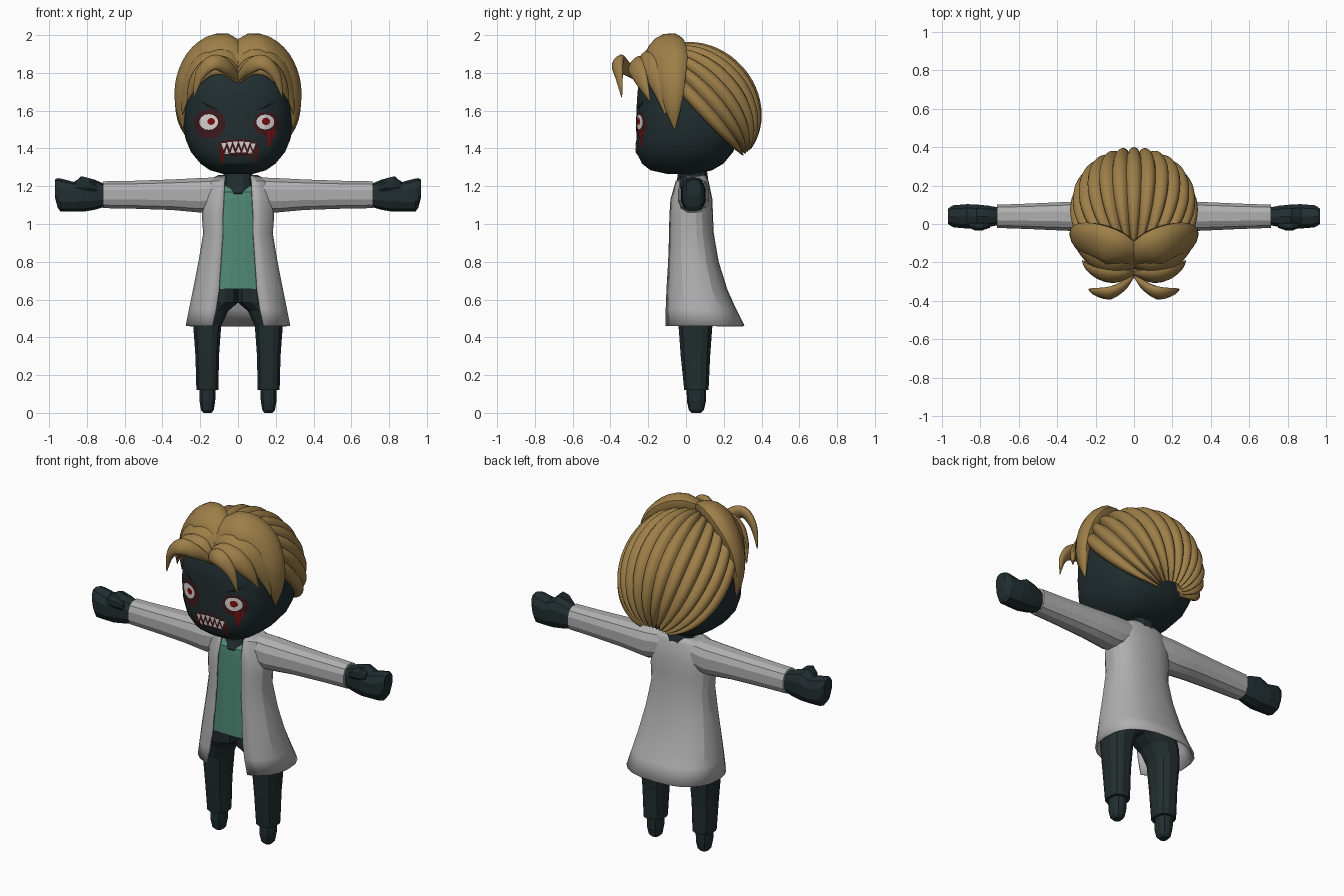
import bpy, bmesh, math
from mathutils import Vector
from mathutils.bvhtree import BVHTree

if "Cube" in bpy.data.objects:
    bpy.data.objects.remove(bpy.data.objects["Cube"])


def material(name, rgb):
    m = bpy.data.materials.new(name)
    m.diffuse_color = (*rgb, 1)
    m.use_nodes = True
    m.node_tree.nodes["Principled BSDF"].inputs["Base Color"].default_value = m.diffuse_color
    return m


SKIN = material("dark_skin", (0.015, 0.027, 0.030))
TROUSER = material("dark_trousers", (0.016, 0.027, 0.028))
COAT = material("coat_grey", (0.43, 0.43, 0.43))
SHIRT = material("shirt_green", (0.08, 0.25, 0.18))
HAIR = material("hair_blond", (0.34, 0.21, 0.065))
WHITE = material("eye_white", (0.70, 0.65, 0.65))
BLOOD = material("blood_red", (0.20, 0.005, 0.005))
BRUISE = material("bruise_red", (0.045, 0.010, 0.012))
BROW = material("brow_black", (0.005, 0.007, 0.008))


def finish(name, bm, mat, smooth=None):
    bmesh.ops.recalc_face_normals(bm, faces=bm.faces)
    me = bpy.data.meshes.new(name)
    bm.to_mesh(me)
    bm.free()
    me.materials.append(mat)
    if smooth:
        me.shade_smooth()
        me.set_sharp_from_angle(angle=math.radians(smooth))
    ob = bpy.data.objects.new(name, me)
    bpy.context.collection.objects.link(ob)
    return ob


def loft(name, rings, mat, smooth=None, closed=True):
    """Skin a list of rings; closed rings also get end caps."""
    bm = bmesh.new()
    rows = [[bm.verts.new(p) for p in r] for r in rings]
    n = len(rows[0])
    for a, b in zip(rows, rows[1:]):
        for i in range(n if closed else n - 1):
            j = (i + 1) % n
            bm.faces.new((a[i], a[j], b[j], b[i]))
    if closed:
        bm.faces.new(rows[0])
        bm.faces.new(rows[-1])
    return finish(name, bm, mat, smooth)


def spow(v, e):
    return math.copysign(abs(v) ** e, v)


def oval(cx, cy, hx, hy, n, power=2.5):
    """Superellipse outline as 2D points."""
    out = []
    for i in range(n):
        a = 2 * math.pi * (i + 0.5) / n
        out.append((cx + hx * spow(math.cos(a), 2 / power),
                    cy + hy * spow(math.sin(a), 2 / power)))
    return out


def body_rings(rows, n, power=2.5):
    """Horizontal rings from rows of (z, half width, front y, back y)."""
    return [[(x, y, z) for x, y in oval(0, (f + b) / 2, hx, (b - f) / 2, n, power)]
            for z, hx, f, b in rows]


# Head and neck
head = loft("head", body_rings([
    (1.265, .08, -.10, .06), (1.285, .15, -.19, .14), (1.32, .20, -.235, .20),
    (1.38, .25, -.262, .25), (1.45, .28, -.265, .28), (1.55, .292, -.265, .30),
    (1.65, .29, -.262, .29), (1.73, .275, -.255, .26), (1.80, .22, -.22, .20),
    (1.86, .12, -.12, .12)], 24, 2.7), SKIN, 25)
loft("neck", body_rings([(1.13, .05, -.05, .08), (1.165, .06, -.075, .10),
                         (1.20, .085, -.055, .125), (1.30, .075, -.04, .11)], 12), SKIN)

# Shirt under the open coat
loft("shirt", body_rings([(.655, .21, -.09, .17), (.80, .185, -.085, .15),
                          (.95, .165, -.08, .125), (1.13, .165, -.072, .12),
                          (1.17, .15, -.068, .11), (1.22, .11, -.02, .09)], 20), SHIRT)

# Coat body: rows of (z, opening half width, half width, front y, back y)
coat_rows = [(1.255, .065, .10, -.005, .10), (1.225, .07, .165, -.055, .115),
             (1.13, .075, .185, -.083, .135), (1.04, .08, .187, -.09, .138),
             (.95, .08, .180, -.092, .142), (.80, .09, .205, -.098, .168),
             (.65, .10, .235, -.108, .215), (.55, .115, .255, -.115, .26),
             (.46, .135, .272, -.122, .305)]
coat_rings = []
for z, xe, hx, f, b in coat_rows:
    start = math.asin((xe / hx) ** 1.2)
    half = []
    for i in range(11):
        a = start + (math.pi - start) * i / 10
        half.append((hx * abs(math.sin(a)) ** (1 / 1.2),
                     (f + b) / 2 - (b - f) / 2 * spow(math.cos(a), 1 / 1.2), z))
    coat_rings.append(half + [(-x, y, h) for x, y, h in half[-2::-1]])
coat = loft("coat_body", coat_rings, COAT, 20, closed=False)
mod = coat.modifiers.new("cloth_thickness", 'SOLIDIFY')
mod.thickness = 0.01
mod.offset = 0

for s, side in ((1, "left"), (-1, "right")):
    def arm_rings(rows, n):
        """Rings along x from rows of (x, centre z, half z, centre y, half y)."""
        return [[(s * x, y, z) for y, z in oval(cy, cz, hy, hz, n)]
                for x, cz, hz, cy, hy in rows]

    def leg_rings(rows, n):
        """Rings along z from rows of (z, centre x, half x, centre y, half y)."""
        return [[(s * x, y, z) for x, y in oval(cx, cy, hx, hy, n)]
                for z, cx, hx, cy, hy in rows]

    # Sleeve, fist and thumb
    loft(side + "_sleeve", arm_rings([
        (.08, 1.165, .085, .035, .08), (.20, 1.152, .094, .04, .085),
        (.35, 1.155, .083, .04, .077), (.55, 1.155, .076, .04, .068),
        (.715, 1.155, .073, .04, .062)], 12), COAT, 20)
    loft(side + "_hand", arm_rings([
        (.69, 1.15, .055, .04, .045), (.76, 1.155, .080, .04, .058),
        (.82, 1.158, .093, .038, .066), (.87, 1.145, .078, .04, .066),
        (.94, 1.153, .088, .04, .060), (.955, 1.165, .078, .04, .052),
        (.970, 1.19, .045, .04, .040)], 10), SKIN)
    loft(side + "_thumb", arm_rings([
        (.75, 1.19, .02, -.005, .015), (.79, 1.21, .035, -.01, .025),
        (.83, 1.215, .04, -.01, .025), (.86, 1.205, .02, -.005, .015)], 8), SKIN)

    # Trouser leg and shoe
    loft(side + "_trouser_leg", leg_rings([
        (.12, .162, .060, .055, .066), (.30, .163, .064, .05, .080),
        (.46, .163, .076, .05, .092), (.54, .142, .093, .045, .103),
        (.585, .108, .112, .04, .118), (.67, .095, .10, .035, .115)], 12), TROUSER)
    loft(side + "_shoe", leg_rings([
        (0, .162, .022, .055, .025), (.015, .162, .035, .055, .040),
        (.06, .162, .043, .055, .050), (.13, .162, .045, .055, .052)], 10), SKIN)

# Ribbed hair cap: strands run from the crown to the nape on a tilted ellipsoid
CENTRE = Vector((0, 0.06, 1.62))
AXIS, UP = Vector((0, .68, -.73)), Vector((0, .73, .68))
RIBS, SEG, STEPS = 13, 6, 24
bm = bmesh.new()
grid = []
for i in range(RIBS * SEG + 1):
    phi = math.radians(-94 + 188 * i / (RIBS * SEG))
    bulge = .925 + .085 * math.sin(math.pi * (i % SEG) / SEG) ** .6
    row = []
    for k in range(STEPS + 1):
        t = math.radians(14 + 155 * k / STEPS)
        w = math.sin(t)
        row.append(bm.verts.new(CENTRE - AXIS * .36 * math.cos(t) * bulge
                                + UP * .318 * w * math.cos(phi) * bulge
                                + Vector((.33 * w ** .8 * math.sin(phi) * bulge, 0, 0))))
    grid.append(row)
for a, b in zip(grid, grid[1:]):
    for k in range(STEPS):
        bm.faces.new((a[k], a[k + 1], b[k + 1], b[k]))
bmesh.ops.holes_fill(bm, edges=[e for e in bm.edges if e.is_boundary])
finish("hair_cap", bm, HAIR, 40)


def catmull(vals, t):
    i = min(int(t), len(vals) - 2)
    f = t - i
    p0, p1, p2, p3 = (vals[max(0, min(len(vals) - 1, i + d))] for d in (-1, 0, 1, 2))
    return .5 * (2 * p1 + (p2 - p0) * f + (2 * p0 - 5 * p1 + 4 * p2 - p3) * f * f
                 + (3 * p1 - p0 - 3 * p2 + p3) * f ** 3)


def lock(name, path, widths, thick):
    """Tapered lock swept along a path, flat side facing the head."""
    pts = [Vector(p) for p in path]
    rings, count = [], 20
    for k in range(count + 1):
        t = (len(pts) - 1) * k / count
        p = catmull(pts, t)
        tan = (catmull(pts, min(t + .02, len(pts) - 1)) - catmull(pts, max(t - .02, 0))).normalized()
        out = p - CENTRE
        out = (out - tan * out.dot(tan)).normalized()
        wide = tan.cross(out)
        w = max(catmull(widths, t), .002)
        rings.append([p + wide * w * math.cos(a) + out * w * thick * math.sin(a)
                      for a in (2 * math.pi * j / 12 for j in range(12))])
    loft(name, rings, HAIR, 50)


# Fringe, mirrored about the centre parting
for s, side in ((1, "left"), (-1, "right")):
    def m(pts):
        return [(s * x, y, z) for x, y, z in pts]
    lock(side + "_crown_lock", m([(-.01, -.19, 1.85), (.09, -.13, 1.935), (.20, -.09, 1.885),
                                  (.275, -.08, 1.76), (.30, -.07, 1.62), (.29, -.06, 1.50)]),
         [.06, .105, .105, .085, .05, .003], .55)
    lock(side + "_temple_lock", m([(-.01, -.21, 1.79), (.08, -.21, 1.87), (.19, -.185, 1.845),
                                   (.265, -.14, 1.73), (.295, -.11, 1.58)]),
         [.04, .075, .07, .05, .003], .5)
    lock(side + "_fringe_lock", m([(-.005, -.25, 1.765), (.07, -.265, 1.835), (.16, -.26, 1.825),
                                   (.23, -.23, 1.75), (.27, -.19, 1.65)]),
         [.025, .055, .055, .038, .003], .55)
    lock(side + "_front_wisp", m([(0, -.26, 1.77), (.06, -.325, 1.83), (.13, -.36, 1.855),
                                  (.20, -.355, 1.79), (.235, -.34, 1.67)]),
         [.015, .04, .045, .03, .003], .6)

# Face details: thin plates laid on the head
tree = BVHTree.FromPolygons([v.co.copy() for v in head.data.vertices],
                            [list(p.vertices) for p in head.data.polygons])


def plate(name, polys, mat, lift):
    bm = bmesh.new()
    for poly in polys:
        cx, cz = (sum(p[i] for p in poly) / len(poly) for i in (0, 1))
        mid = bm.verts.new((cx, 0, cz))
        vs = [bm.verts.new((x, 0, z)) for x, z in poly]
        for a, b in zip(vs, vs[1:] + vs[:1]):
            bm.faces.new((mid, a, b))
    bmesh.ops.subdivide_edges(bm, edges=bm.edges[:], cuts=3, use_grid_fill=True)
    for v in bm.verts:
        hit = tree.ray_cast(Vector((v.co.x, -2, v.co.z)), Vector((0, 1, 0)))[0]
        v.co.y = (hit.y if hit else -.2) - lift
    bmesh.ops.recalc_face_normals(bm, faces=bm.faces)
    if sum(f.normal.y for f in bm.faces) > 0:
        bmesh.ops.reverse_faces(bm, faces=bm.faces[:])
    me = bpy.data.meshes.new(name)
    bm.to_mesh(me)
    bm.free()
    me.materials.append(mat)
    bpy.context.collection.objects.link(bpy.data.objects.new(name, me))


def drip(x, top, bottom, w):
    return [(x - w, top), (x + w, top), (x + w * .5, bottom), (x - w * .5, bottom)]


plate("eye_bruises", [oval(-.15, 1.53, .085, .08, 14, 2), oval(.15, 1.53, .07, .065, 14, 2)], BRUISE, .003)
plate("eye_whites", [oval(-.155, 1.54, .05, .042, 14, 2), oval(.145, 1.54, .048, .04, 14, 2)], WHITE, .005)
plate("irises", [oval(-.142, 1.543, .02, .019, 10, 2), oval(.148, 1.543, .022, .02, 10, 2)], BLOOD, .007)
plate("mouth", [oval(0, 1.405, .11, .045, 16, 2.5)], BRUISE, .003)
plate("blood_drips", [drip(.165, 1.495, 1.41, .014), drip(.19, 1.50, 1.45, .008),
                      drip(-.085, 1.39, 1.32, .010), drip(.095, 1.39, 1.33, .008),
                      drip(.06, 1.38, 1.345, .006)], BLOOD, .004)
teeth = []
for i in range(6):
    x = -.075 + .031 * i
    top = 1.437 - 1.5 * x * x
    teeth.append([(x - .014, top), (x + .014, top), (x, top - .038)])
    if i < 5:
        low = 1.378 - 1.5 * x * x
        teeth.append([(x + .003, low), (x + .028, low), (x + .0155, low + .034)])
plate("teeth", teeth, WHITE, .006)
plate("brows", [[(s * .21, 1.655), (s * .15, 1.63), (s * .09, 1.60), (s * .15, 1.615)]
                for s in (1, -1)], BROW, .004)
